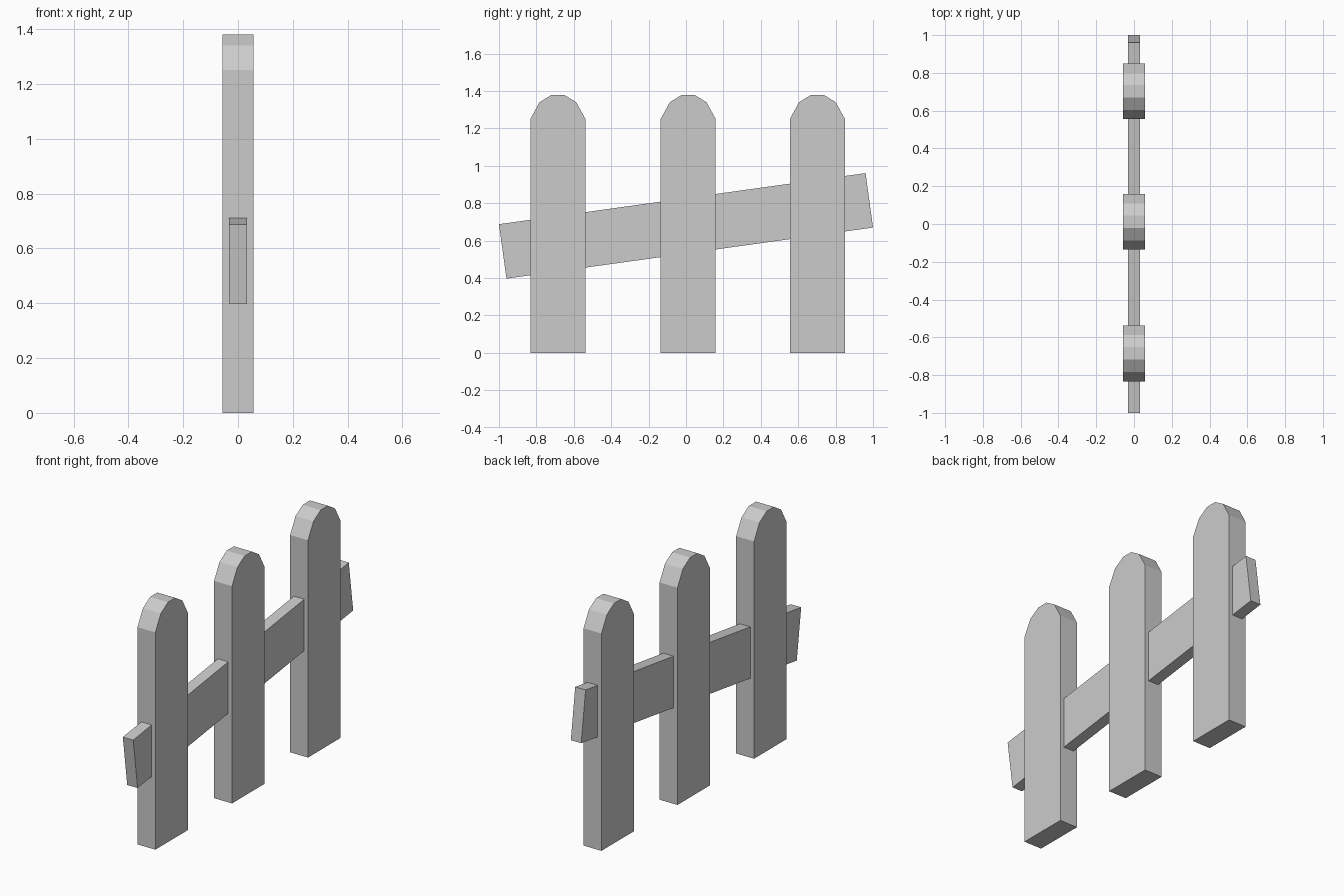
import bpy, bmesh

if "Cube" in bpy.data.objects:
    bpy.data.objects.remove(bpy.data.objects["Cube"])


def slab(name, profile, half_x):
    """Extrude a (y, z) outline along x, centred on x = 0."""
    bm = bmesh.new()
    face = bm.faces.new([bm.verts.new((-half_x, y, z)) for y, z in profile])
    ext = bmesh.ops.extrude_face_region(bm, geom=[face])
    verts = [v for v in ext["geom"] if isinstance(v, bmesh.types.BMVert)]
    bmesh.ops.translate(bm, verts=verts, vec=(2 * half_x, 0, 0))
    bmesh.ops.recalc_face_normals(bm, faces=bm.faces)
    mesh = bpy.data.meshes.new(name)
    bm.to_mesh(mesh)
    bm.free()
    obj = bpy.data.objects.new(name, mesh)
    bpy.context.collection.objects.link(obj)
    return obj


# Pickets with faceted round tops
half = [(0.1475, 0), (0.1475, 1.25), (0.098, 1.34), (0.033, 1.38)]
outline = half + [(-y, z) for y, z in reversed(half)]
for i, y in enumerate((-0.685, 0.0115, 0.7025)):
    picket = slab(f"picket_{i + 1}", outline, 0.057)
    picket.location.y = y

# Single slanted rail running through the pickets
slab("rail", [(-0.96, 0.397), (1.0, 0.67), (0.96, 0.961), (-1.0, 0.688)], 0.033)
